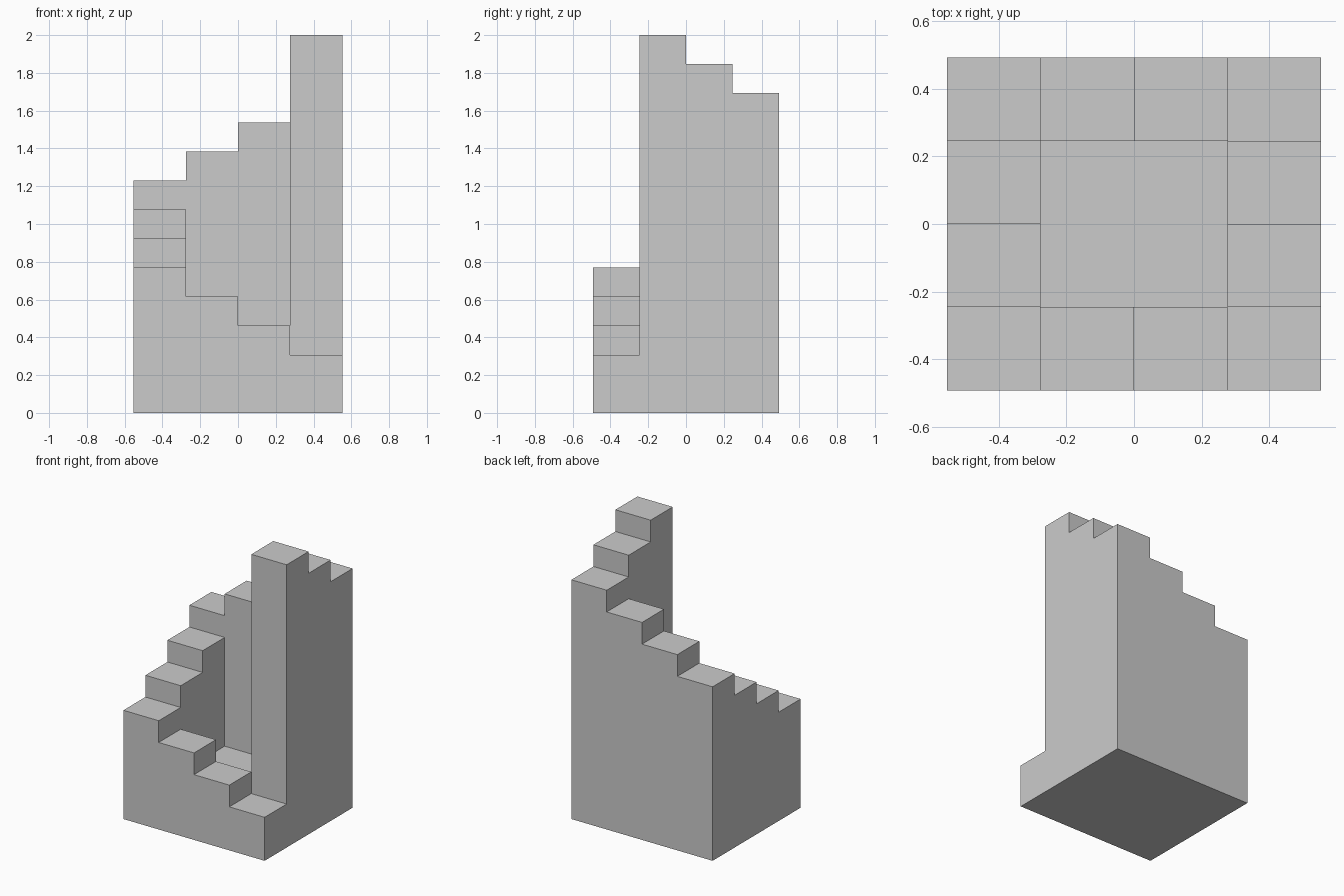
import bpy, bmesh
from mathutils import Vector

if "Cube" in bpy.data.objects:
    bpy.data.objects.remove(bpy.data.objects["Cube"])

# Endless staircase: 4 x 4 columns, ring of 12 climbing steps around a sunken court
N = 4
RISE = 2 / 13
CELL = Vector((1.105 / N, 0.983 / N, RISE))
ORIGIN = Vector((-1.105 / 2, -0.983 / 2, 0))

# ring order starts at the front right corner and climbs clockwise seen from above
ring = ([(i, 0) for i in (3, 2, 1, 0)] + [(0, j) for j in (1, 2, 3)]
        + [(i, 3) for i in (1, 2, 3)] + [(3, 2), (3, 1)])
levels = {(i, j): 2 for i in range(N) for j in range(N)}   # court floor
for k, cell in enumerate(ring):
    levels[cell] = k + 2


def solid(c):
    return 0 <= c[2] < levels.get((c[0], c[1]), 0)


# Outer skin only: one quad per exposed block side
bm = bmesh.new()
for (i, j), height in levels.items():
    for k in range(height):
        for axis in range(3):
            for side in (0, 1):
                near = [i, j, k]
                near[axis] += 2 * side - 1
                if solid(near):
                    continue
                u, v = (axis + 1) % 3, (axis + 2) % 3
                quad = []
                for a, b in ((0, 0), (1, 0), (1, 1), (0, 1)):
                    p = Vector((i, j, k))
                    p[axis] += side
                    p[u] += a
                    p[v] += b
                    quad.append(bm.verts.new(ORIGIN + p * CELL))
                bm.faces.new(quad if side else quad[::-1])

# Merge into clean flat faces
bmesh.ops.remove_doubles(bm, verts=bm.verts, dist=1e-4)
bmesh.ops.dissolve_limit(bm, angle_limit=0.02, verts=bm.verts, edges=bm.edges)
mesh = bpy.data.meshes.new("endless_staircase")
bm.to_mesh(mesh)
bm.free()
bpy.context.collection.objects.link(bpy.data.objects.new("endless_staircase", mesh))
